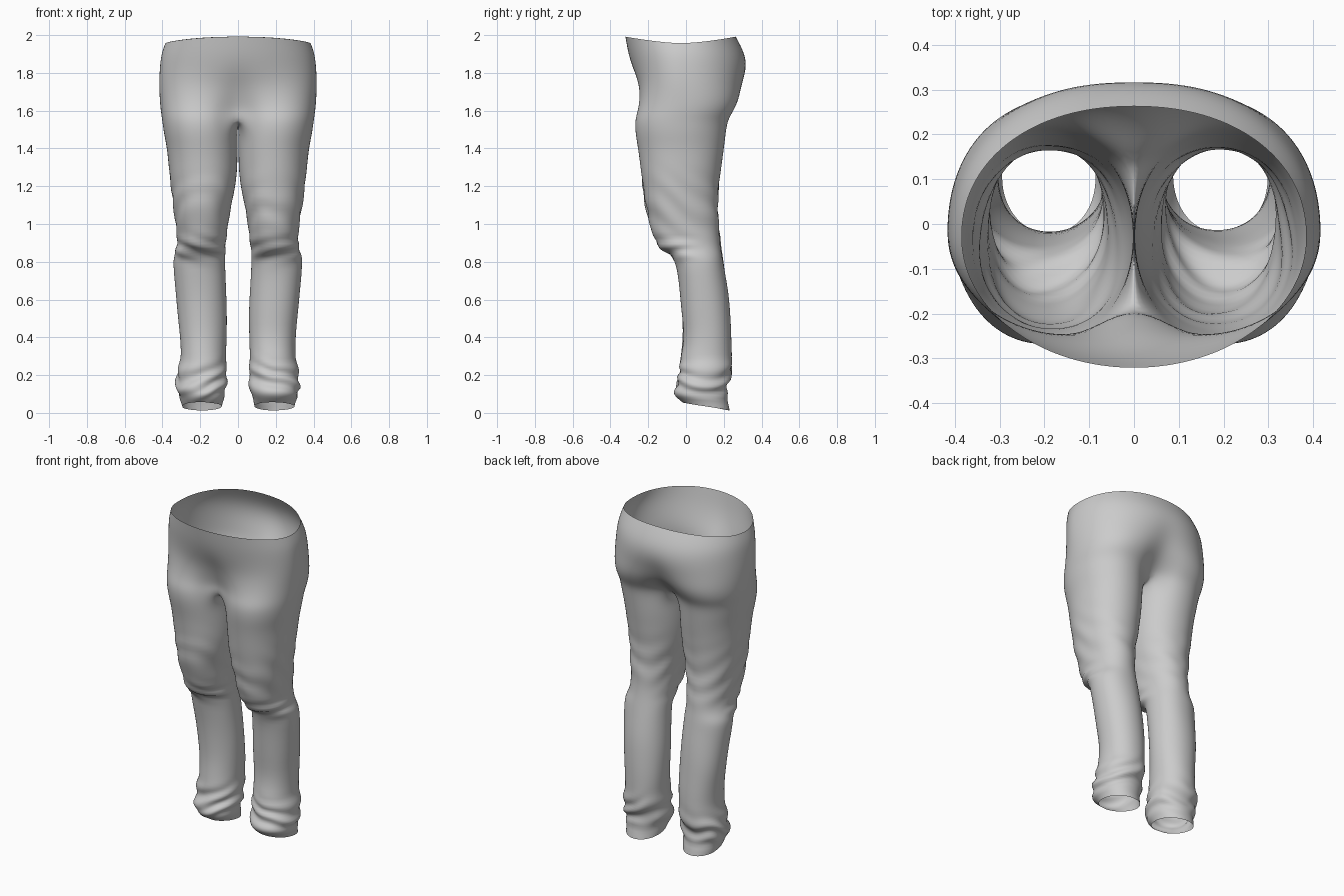
import bpy, bmesh, math
from mathutils import Vector, noise

if "Cube" in bpy.data.objects:
    bpy.data.objects.remove(bpy.data.objects["Cube"])

M, K = 20, 6   # segments round the outer side and the inner side of a leg

# waist and hips: z, half width, front y, back y, blend towards leg section
HIPS = [(1.957, .386, -.322, .264, 0), (1.90, .408, -.306, .315, 0),
        (1.82, .416, -.285, .326, .05), (1.74, .419, -.262, .314, .25),
        (1.66, .416, -.25, .298, .55), (1.60, .411, -.24, .26, .85)]
# leg: z, inner x, outer x, front y, back y
LEG = [(1.55, 0, .403, -.272, .222), (1.48, .001, .394, -.270, .212),
       (1.40, .001, .376, -.254, .202), (1.30, .002, .368, -.24, .187),
       (1.20, .012, .355, -.232, .174), (1.10, .035, .343, -.214, .17),
       (1.00, .052, .33, -.193, .174), (.92, .062, .319, -.172, .182),
       (.87, .066, .324, -.135, .187), (.83, .068, .338, -.07, .194),
       (.78, .068, .342, -.05, .202), (.60, .058, .331, -.03, .227),
       (.42, .06, .308, -.01, .242), (.30, .065, .30, -.03, .244),
       (.24, .06, .317, -.036, .247), (.19, .055, .328, -.035, .237),
       (.14, .06, .328, -.05, .222), (.10, .07, .317, -.067, .217),
       (.035, .085, .297, -.02, .232)]


def rounded(a, cx, cy, rx, ry, p):
    """Point on a rounded-box oval; a = 0 is outward, -90 degrees is front."""
    c, s = math.cos(a), math.sin(a)
    return (cx + rx * math.copysign(abs(c) ** (2 / p), c),
            cy + ry * math.copysign(abs(s) ** (2 / p), s))


def leg_angle(j):
    if j <= M:
        return math.radians(-140 + 280 * j / M)
    return math.radians(140 + 80 * (j - M) / K)


def leg_point(j, xi, xo, yf, yb):
    return rounded(leg_angle(j), (xi + xo) / 2, (yf + yb) / 2,
                   (xo - xi) / 2, (yb - yf) / 2, 2.1)


def hip_ring(i, row):
    z, w, yf, yb, t = row
    cy, pts = -.03, []
    for j in range(M + 1):
        a = math.radians(-90 + 180 * j / M)
        x, y = rounded(a, 0, cy, w, cy - yf if a < 0 else yb - cy,
                       2 if a < 0 else 2.15)
        lx, ly = leg_point(j, 0, w, yf - .03 * t, yb)
        x, y = x + (lx - x) * t, y + (ly - y) * t
        if j in (0, M):
            x = 0
        rise = .035 * abs(math.sin(a)) ** 1.5 if i == 0 else 0
        pts.append((x, y, z + rise))
    return pts


def leg_ring(i, row):
    z, pts = row[0], []
    for j in range(M + K):
        x, y = leg_point(j, *row[1:])
        dz = 0
        if i == 0 and (j == 0 or j >= M):      # crotch seam on the centre line
            x = 0
            dz = .015 - .04 * math.sin(math.pi * ((j or M + K) - M) / K)
        if i == len(LEG) - 1:                  # hem lifted at the front
            dz = -.022 * math.sin(leg_angle(j))
        pts.append((x, y, z + dz))
    return pts


# trousers surface, one half at a time
bm = bmesh.new()
for side in (1, -1):
    def add(pts):
        return [bm.verts.new((side * x, y, z)) for x, y, z in pts]
    hips = [add(hip_ring(i, r)) for i, r in enumerate(HIPS)]
    legs = [add(leg_ring(i, r)) for i, r in enumerate(LEG)]
    rows = hips + [legs[0]]
    for a, b in zip(rows, rows[1:]):
        for j in range(M):
            bm.faces.new((a[j], a[j + 1], b[j + 1], b[j]))
    for a, b in zip(legs, legs[1:]):
        for j in range(M + K):
            k = (j + 1) % (M + K)
            bm.faces.new((a[j], a[k], b[k], b[j]))
bmesh.ops.remove_doubles(bm, verts=bm.verts, dist=1e-4)
bmesh.ops.recalc_face_normals(bm, faces=bm.faces)
mesh = bpy.data.meshes.new("trousers")
bm.to_mesh(mesh)
bm.free()
trousers = bpy.data.objects.new("trousers", mesh)
bpy.context.collection.objects.link(trousers)
bpy.context.view_layer.objects.active = trousers
trousers.select_set(True)
sub = trousers.modifiers.new("smooth", 'SUBSURF')
sub.levels = 2
bpy.ops.object.modifier_apply(modifier=sub.name)


# cloth folds: thigh diagonals, knee creases, crumpled ankles
def bump(z, mid, width):
    return math.exp(-((z - mid) / width) ** 2)


def fold(p):
    x, y, z = p
    s = 1 if x > 0 else -1
    n = noise.noise(Vector((x * 5, y * 5, z * 4)))
    front = min(1, max(0, (.1 - y) / .15))
    d = .0035 * bump(z, 1.08, .14) * math.sin(48 * (z + .7 * y) + 3 * n + s)
    d += .007 * front * bump(z, .87, .06) * math.sin(75 * (z - .3 * abs(x)) + 3 * n + s)
    d += .009 * bump(z, .17, .08) * math.sin(70 * (z + .35 * s * x - .2 * y) + 6 * n + s)
    d += .006 * n * min(1, max(0, (1.5 - z) * 3))
    return d * min(1, max(0, abs(x) - .02) / .06)


moved = [v.co + v.normal * fold(v.co) for v in mesh.vertices]
for v, co in zip(mesh.vertices, moved):
    v.co = co
bpy.ops.object.shade_smooth()
